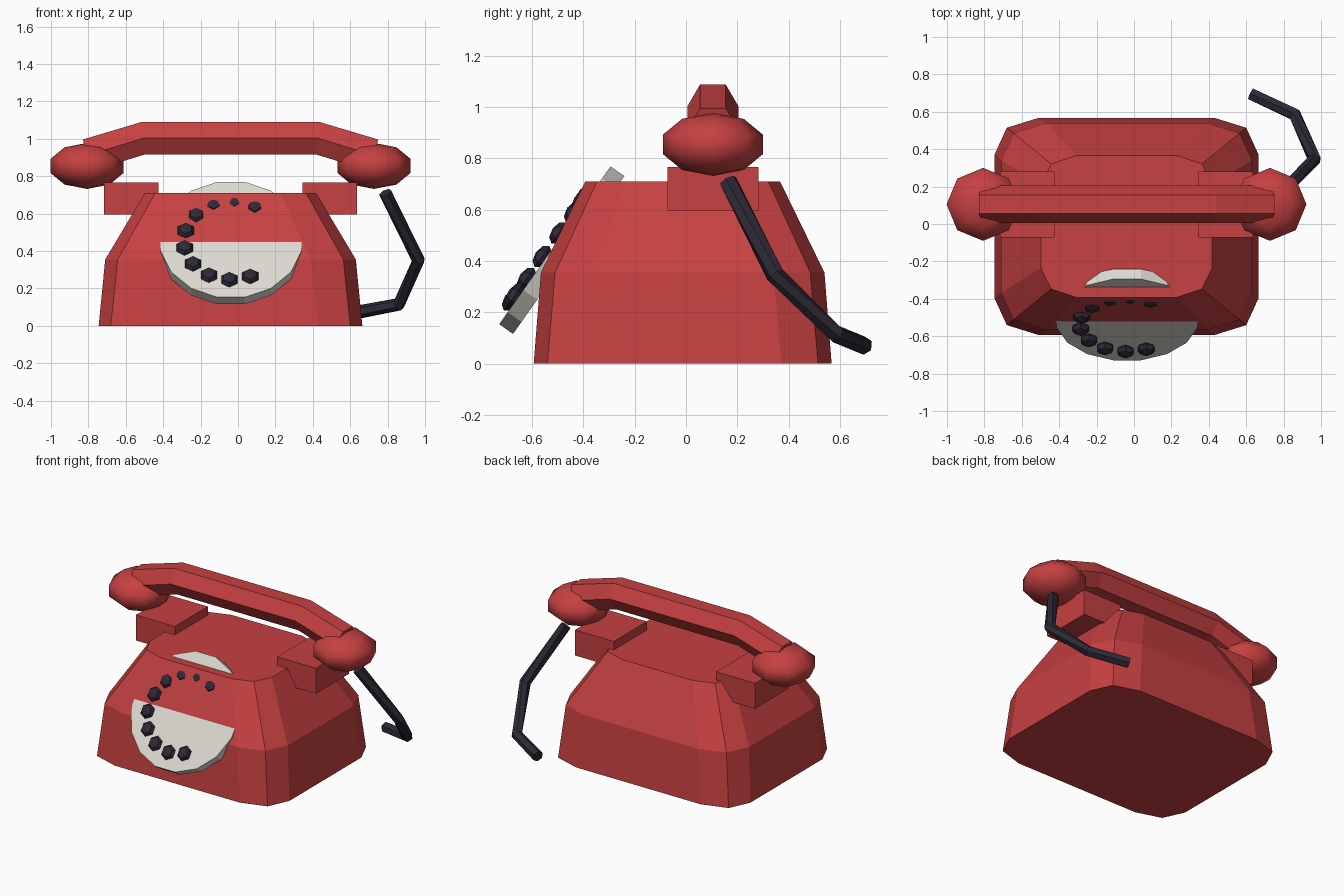
import bpy, bmesh, math
from mathutils import Matrix, Vector

if "Cube" in bpy.data.objects:
    bpy.data.objects.remove(bpy.data.objects["Cube"])

CX = -0.04  # centre line of the body and handset


def material(name, rgb):
    m = bpy.data.materials.new(name)
    m.diffuse_color = (*rgb, 1)
    m.use_nodes = True
    m.node_tree.nodes["Principled BSDF"].inputs["Base Color"].default_value = m.diffuse_color
    return m


RED = material("red", (0.57, 0.052, 0.053))
CREAM = material("cream", (0.72, 0.70, 0.64))
BLACK = material("dark_plum", (0.028, 0.023, 0.038))


def finish(bm, name, mat, smooth=False):
    bmesh.ops.recalc_face_normals(bm, faces=bm.faces[:])
    mesh = bpy.data.meshes.new(name)
    for f in bm.faces:
        f.smooth = smooth
    bm.to_mesh(mesh)
    bm.free()
    mesh.materials.append(mat)
    obj = bpy.data.objects.new(name, mesh)
    bpy.context.collection.objects.link(obj)
    return obj


def loft(rings, name, mat):
    """Skin a list of equal-length point rings and cap both ends."""
    bm = bmesh.new()
    vs = [[bm.verts.new(p) for p in r] for r in rings]
    n = len(vs[0])
    for a, b in zip(vs, vs[1:]):
        for i in range(n):
            j = (i + 1) % n
            bm.faces.new((a[i], a[j], b[j], b[i]))
    bm.faces.new(vs[0])
    bm.faces.new(vs[-1])
    return finish(bm, name, mat)


def tube(path, radius, name, mat, ref, sides=6):
    pts = [Vector(p) for p in path]
    rings = []
    for i, p in enumerate(pts):
        d_in = (p - pts[max(i - 1, 0)]).normalized()
        d_out = (pts[min(i + 1, len(pts) - 1)] - p).normalized()
        t = (d_in + d_out).normalized()
        u = (Vector(ref) - t * t.dot(Vector(ref))).normalized()
        v = t.cross(u)
        rings.append([p + radius * (u * math.cos(k * math.tau / sides) + v * math.sin(k * math.tau / sides))
                      for k in range(sides)])
    return loft(rings, name, mat)


def sphere(matrix, segs, rings, name, mat, smooth):
    bm = bmesh.new()
    bmesh.ops.create_uvsphere(bm, u_segments=segs, v_segments=rings, radius=1, matrix=matrix)
    return finish(bm, name, mat, smooth)


# Body: rounded-rectangle sections, (height, half width, half depth, flat ratio, corner ratio)
def body_ring(z, hx, hy, a, c):
    quarter = [(1, a), (c, c), (a, 1)]
    pts = []
    for sx, sy in ((1, 1), (-1, 1), (-1, -1), (1, -1)):
        q = quarter if sx * sy > 0 else quarter[::-1]
        pts += [(CX + sx * hx * x, -0.013 + sy * hy * y, z) for x, y in q]
    return pts


loft([body_ring(0, 0.705, 0.581, 0.664, 0.908),
      body_ring(0.355, 0.67, 0.553, 0.64, 0.90),
      body_ring(0.71, 0.458, 0.38, 0.583, 0.88)], "body", RED)

# Handset bar with hexagonal section
tube([(CX - 0.765, 0.105, 0.913), (CX - 0.467, 0.105, 1.003),
      (CX + 0.467, 0.105, 1.003), (CX + 0.765, 0.105, 0.913)],
     0.1, "handset_bar", RED, (0, 1, 0))

# Cradle blocks and ear / mouth pieces on both sides
for side, s in (("left", -1), ("right", 1)):
    bm = bmesh.new()
    bmesh.ops.create_cube(bm, size=1, matrix=Matrix.Translation((CX + s * 0.53, 0.105, 0.681))
                          @ Matrix.Diagonal((0.292, 0.354, 0.173, 1)))
    finish(bm, side + "_cradle", RED)
    sphere(Matrix.Translation((CX + s * 0.767, 0.105, 0.855)) @ Matrix.Diagonal((0.205, 0.205, 0.123, 1)),
           8, 5, side + "_handset_cup", RED, True)

# Dial disc leaning against the sloped front
TILT = Matrix.Rotation(math.radians(54.8), 4, 'X')
bm = bmesh.new()
bmesh.ops.create_cone(bm, cap_ends=True, segments=16, radius1=0.384, radius2=0.384, depth=0.066,
                      matrix=Matrix.Translation((CX + 0.003, -0.4845, 0.4425)) @ TILT
                      @ Matrix.Rotation(math.pi / 16, 4, 'Z'))
finish(bm, "dial", CREAM)

# Ring of finger studs
for i in range(10):
    a = math.radians(60 + 26 * i)
    m = (Matrix.Translation((CX + 0.003, -0.536, 0.453)) @ TILT
         @ Matrix.Translation((0.252 * math.cos(a), 0.252 * math.sin(a), 0))
         @ Matrix.Diagonal((0.05, 0.05, 0.03, 1)))
    sphere(m, 6, 4, f"dial_stud_{i + 1}", BLACK, False)

# Cord from the right cup round to the back
tube([(0.787, 0.165, 0.712), (0.965, 0.345, 0.35), (0.86, 0.585, 0.115), (0.625, 0.695, 0.07)],
     0.036, "cord", BLACK, (0, 0, 1))
